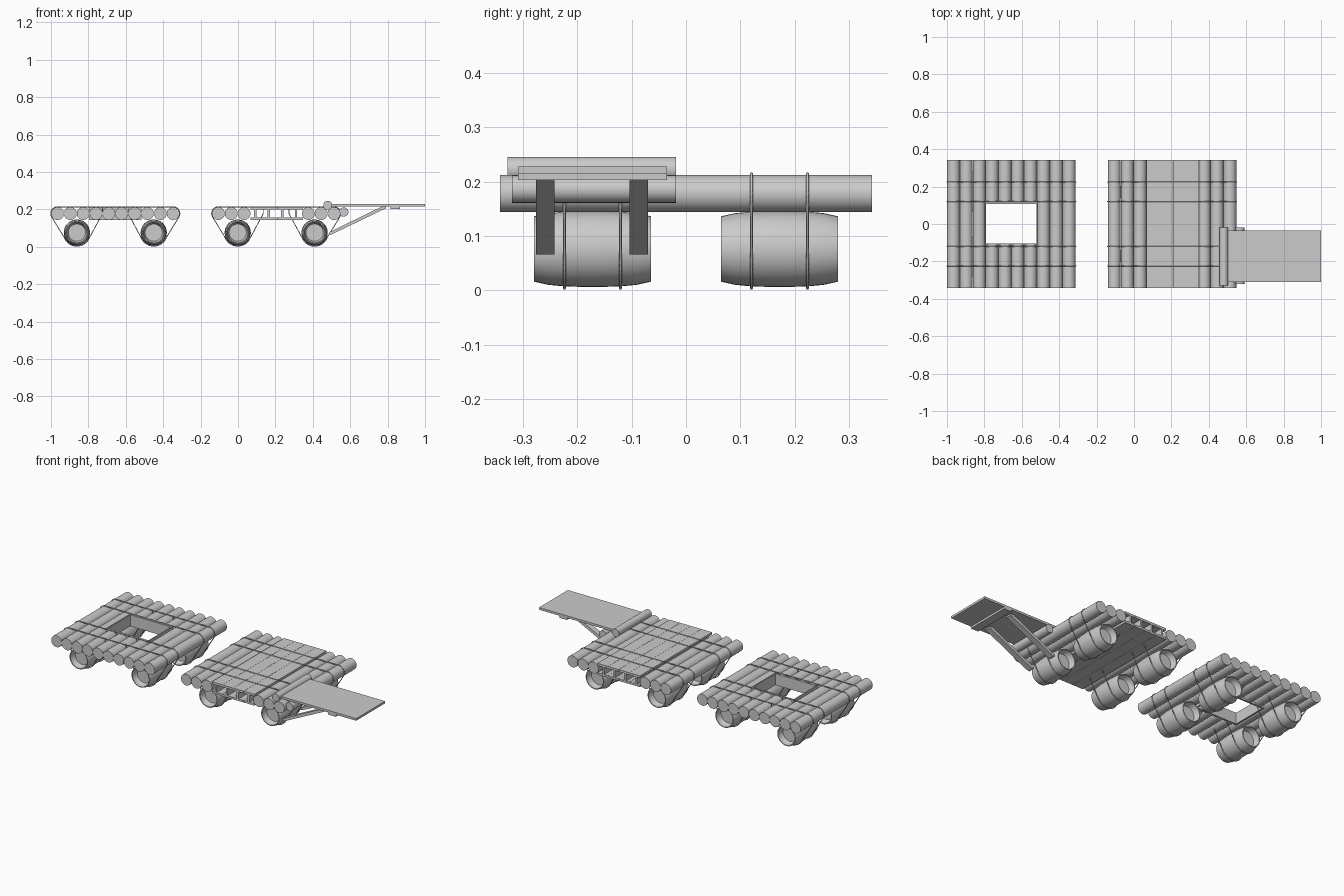
import bpy, math
from mathutils import Vector

if "Cube" in bpy.data.objects:
    bpy.data.objects.remove(bpy.data.objects["Cube"])

LR, PITCH, LZ = 0.0343, 0.0687, 0.178   # log radius, spacing, height
HALF = 0.342                            # half log length
BR, BZ = 0.070, 0.076                   # barrel radius and height


def mesh_obj(name, verts, faces, smooth=True):
    me = bpy.data.meshes.new(name)
    me.from_pydata(verts, [], faces)
    ob = bpy.data.objects.new(name, me)
    bpy.context.collection.objects.link(ob)
    if smooth:
        bpy.ops.object.select_all(action='DESELECT')
        bpy.context.view_layer.objects.active = ob
        ob.select_set(True)
        bpy.ops.object.shade_smooth_by_angle(angle=math.radians(35))
    return ob


def lathe_y(name, x, z, profile, n=32):
    """Revolve (radius, y) points around a y-axis at x, z; ends are capped."""
    verts, faces = [], []
    for r, y in profile:
        for i in range(n):
            a = 2 * math.pi * i / n
            verts.append((x + r * math.cos(a), y, z + r * math.sin(a)))
    for j in range(len(profile) - 1):
        for i in range(n):
            k = (i + 1) % n
            faces.append((j*n + i, (j+1)*n + i, (j+1)*n + k, j*n + k))
    faces.append(tuple(range(n)))
    faces.append(tuple(reversed(range((len(profile)-1)*n, len(profile)*n))))
    return mesh_obj(name, verts, faces)


def log(name, x, y0, y1, z=LZ, r=LR):
    return lathe_y(name, x, z, [(r, y0), (r, y1)], 28)


def prism(name, pts, y0, y1):
    """Extrude an (x, z) outline from y0 to y1."""
    n = len(pts)
    verts = [(x, y0, z) for x, z in pts] + [(x, y1, z) for x, z in pts]
    faces = [tuple(range(n)), tuple(reversed(range(n, 2*n)))]
    faces += [(i, i + n, (i+1) % n + n, (i+1) % n) for i in range(n)]
    return mesh_obj(name, verts, faces, False)


def box(name, x0, x1, y0, y1, z0, z1):
    return prism(name, [(x0, z0), (x1, z0), (x1, z1), (x0, z1)], y0, y1)


def rope(name, pts, y, closed=False):
    cu = bpy.data.curves.new(name, 'CURVE')
    cu.dimensions = '3D'
    cu.bevel_depth, cu.bevel_resolution = 0.0026, 1
    sp = cu.splines.new('POLY')
    sp.points.add(len(pts) - 1)
    for p, (x, z) in zip(sp.points, pts):
        p.co = (x, y, z, 1)
    sp.use_cyclic_u = closed
    ob = bpy.data.objects.new(name, cu)
    bpy.context.collection.objects.link(ob)


def barrel(x, yc):
    h = 0.108
    prof = [(0.046, -h + 0.035), (0.053, -h + 0.02), (0.055, -h), (0.060, -h),
            (0.066, -h * 0.75), (0.069, -h * 0.45), (BR, 0)]
    prof += [(r, -y) for r, y in reversed(prof[:-1])]
    lathe_y("barrel", x, BZ, [(r, yc + y) for r, y in prof], 36)


def arc(cx, cz, r, a0, a1, n):
    return [(cx + r * math.cos(math.radians(a0 + (a1 - a0) * i / n)),
             cz + r * math.sin(math.radians(a0 + (a1 - a0) * i / n))) for i in range(n + 1)]


def float_and_ropes(cx):
    """Four barrels lashed below a raft centred at cx."""
    top = LZ + LR + 0.0005
    for s in (-1, 1):
        for yc in (-0.172, 0.172):
            barrel(cx + s * 0.2055, yc)
            for dy in (-0.0515, 0.0515):
                # outer log wrap, under the barrel, up through the inner gap
                path = arc(0.309, LZ, LR + 0.002, 90, -30, 8)
                path += arc(0.2055, BZ, BR + 0.0025, -20, -157, 16)
                path += [(0.0687, LZ), (0.0687, top)]
                rope("lashing", [(cx + s * x, z) for x, z in path], yc + dy, True)
    for y in (-0.2235, -0.1205, 0.1205, 0.2235):
        rope("deck_rope", [(cx - 0.309, top), (cx + 0.309, top)], y)


# raft with a square opening
A = -0.656
for i in range(10):
    x = A + (i - 4.5) * PITCH
    if 3 <= i <= 6:
        log("short_log", x, -HALF, -0.113)
        log("short_log", x, 0.118, HALF)
    else:
        log("deck_log", x, -HALF, HALF)
for y in (-0.113, 0.108):
    box("opening_frame_end", A - 0.14, A + 0.14, y, y + 0.010, 0.144, 0.212)
for x in (A - 0.141, A + 0.134):
    box("opening_frame_side", x, x + 0.007, -0.113, 0.118, 0.144, 0.212)
float_and_ropes(A)

# raft with a plank deck
B = 0.204
for i in (0, 1, 2, 7, 8, 9):
    log("deck_log", B + (i - 4.5) * PITCH, -HALF, HALF)
x0, w = 0.066, 0.0708
for i in range(4):
    a = x0 + i * w
    box("deck_plank", a, a + w - 0.001, -HALF, HALF, 0.199, 0.212)
    box("bottom_plank", a, a + w - 0.001, -HALF, HALF, 0.144, 0.156)
for i in range(4):
    a = 0.086 + i * 0.0725
    box("deck_joist", a, a + 0.012, -HALF, HALF, 0.156, 0.199)
float_and_ropes(B)

# boarding ramp with its rollers and struts
log("upper_roller", 0.480, -0.328, -0.018, 0.222, 0.0235)
log("lower_roller", 0.565, -0.320, -0.018, 0.186, 0.025)
box("ramp_board", 0.495, 1.0, -0.309, -0.035, 0.215, 0.228)
box("ramp_cleat", 0.815, 0.865, -0.309, -0.035, 0.203, 0.215)
for y in (-0.276, -0.104):
    prism("ramp_strut", [(0.490, 0.066), (0.500, 0.066), (0.790, 0.206),
                         (0.790, 0.216), (0.770, 0.216), (0.490, 0.079)], y, y + 0.034)
